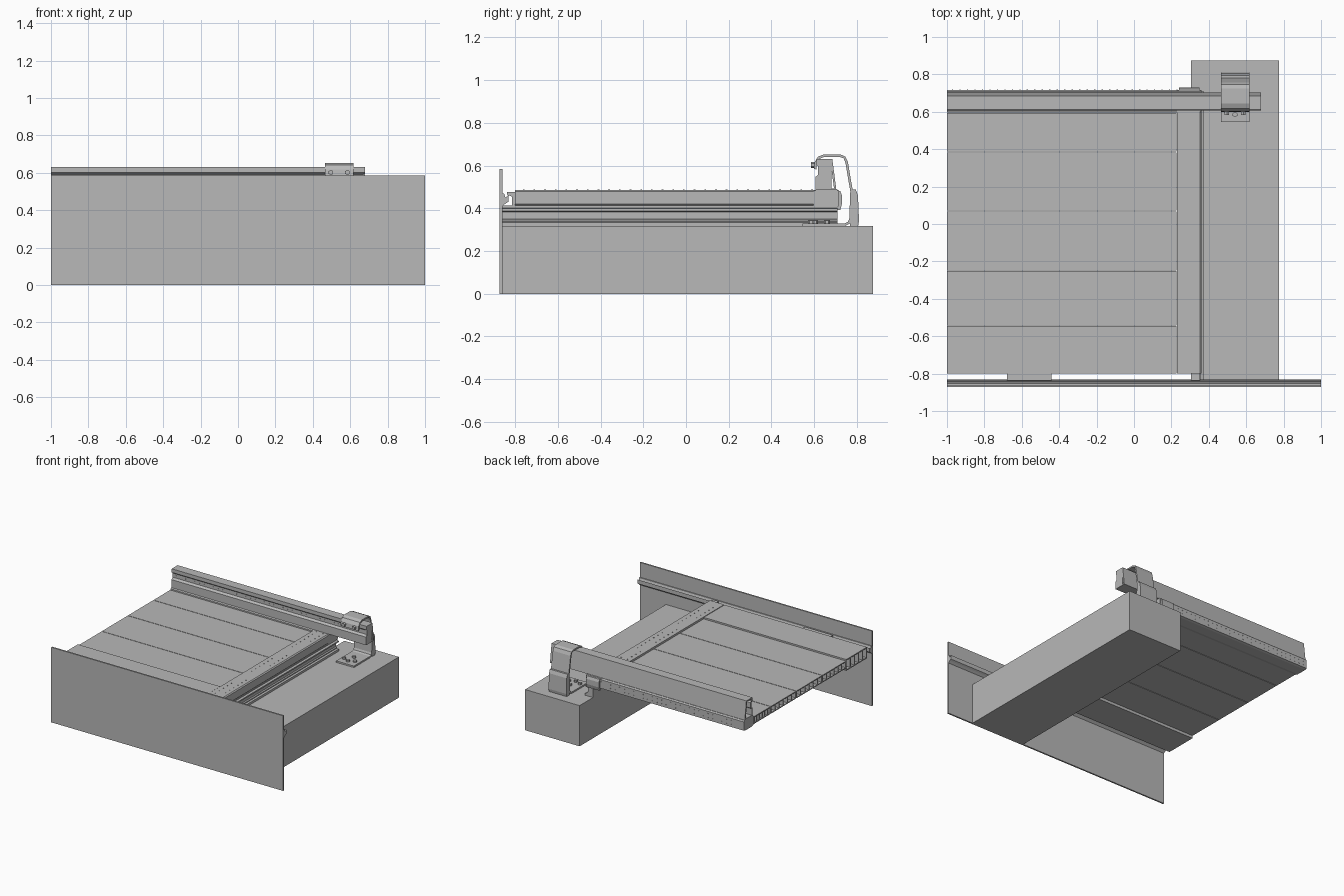
import bpy, bmesh, math
from mathutils import Matrix, Vector

cube = bpy.data.objects.get("Cube")
if cube:
    bpy.data.objects.remove(cube, do_unlink=True)

grey = bpy.data.materials.new("plain grey")
grey.use_nodes = True
GREY = (0.48, 0.48, 0.48, 1)
grey.diffuse_color = GREY
for node in grey.node_tree.nodes:
    if node.type == 'BSDF_PRINCIPLED':
        node.inputs["Base Color"].default_value = GREY
        node.inputs["Roughness"].default_value = 0.6


def finish(name, bm):
    bmesh.ops.recalc_face_normals(bm, faces=bm.faces)
    mesh = bpy.data.meshes.new(name)
    bm.to_mesh(mesh)
    bm.free()
    mesh.materials.append(grey)
    ob = bpy.data.objects.new(name, mesh)
    bpy.context.collection.objects.link(ob)
    return ob


def add_box(bm, x, y, z):
    size = Vector((x[1] - x[0], y[1] - y[0], z[1] - z[0]))
    mid = Vector((sum(x), sum(y), sum(z))) / 2
    bmesh.ops.create_cube(bm, size=1, matrix=Matrix.Translation(mid) @ Matrix.Diagonal(size).to_4x4())


def box(name, x, y, z):
    bm = bmesh.new()
    add_box(bm, x, y, z)
    return finish(name, bm)


def extrude(name, profile, span, axis='X'):
    """Closed profile: (y, z) swept along x, or (x, z) swept along y."""
    bm = bmesh.new()
    put = (lambda a, b, t: (t, a, b)) if axis == 'X' else (lambda a, b, t: (a, t, b))
    face = bm.faces.new([bm.verts.new(put(a, b, span[0])) for a, b in profile])
    ext = bmesh.ops.extrude_face_region(bm, geom=[face])
    verts = [v for v in ext["geom"] if isinstance(v, bmesh.types.BMVert)]
    bmesh.ops.translate(bm, verts=verts, vec=put(0, 0, span[1] - span[0]))
    return finish(name, bm)


def studs(name, points, radius, height, axis='Z', sides=6):
    turn = {'X': Matrix.Rotation(math.pi / 2, 4, 'Y'),
            'Y': Matrix.Rotation(math.pi / 2, 4, 'X'), 'Z': Matrix()}[axis]
    bm = bmesh.new()
    for p in points:
        bmesh.ops.create_cone(bm, cap_ends=True, segments=sides, radius1=radius,
                              radius2=radius, depth=height, matrix=Matrix.Translation(p) @ turn)
    return finish(name, bm)


# Supporting block and tall front board
box("support_block", (0.305, 0.775), (-0.86, 0.875), (0, 0.317))
box("front_board", (-1, 1), (-0.872, -0.86), (0, 0.585))
extrude("board_hook_rail", [(-0.86, 0.41), (-0.86, 0.47), (-0.852, 0.47), (-0.845, 0.45),
                            (-0.832, 0.462), (-0.832, 0.43), (-0.845, 0.422)], (-1, 1))

# Hollow deck planks with inner webs, open at the left end
DECK_X = (-1, 0.228)
seams = [-0.545, -0.25, 0.07, 0.385, 0.595]
for i, (y0, y1) in enumerate(zip(seams, seams[1:])):
    y0, y1 = y0 + 0.002, y1 - 0.002
    bm = bmesh.new()
    for z in ((0.415, 0.422), (0.465, 0.472)):
        add_box(bm, DECK_X, (y0, y1), z)
    webs = 6
    for k in range(webs + 1):
        y = y0 + (y1 - y0 - 0.006) * k / webs
        add_box(bm, DECK_X, (y, y + 0.006), (0.422, 0.465))
    finish(f"deck_plank_{i + 1}", bm)

# Thicker front beam of the deck, also hollow
bm = bmesh.new()
for z in ((0.395, 0.403), (0.475, 0.483)):
    add_box(bm, DECK_X, (-0.8, -0.545), z)
for k in range(6):
    y = -0.8 + 0.2485 * k / 5
    add_box(bm, DECK_X, (y, y + 0.0065), (0.403, 0.475))
finish("deck_front_beam", bm)

# Side beam of the deck with a rounded rear cap
extrude("deck_side_beam", [(0.231, 0.412), (0.231, 0.485), (0.352, 0.485), (0.36, 0.478),
                           (0.36, 0.42), (0.352, 0.412)], (-0.8, 0.715), 'Y')
extrude("side_beam_cap", [(0.71, 0.392), (0.71, 0.485), (0.722, 0.48), (0.73, 0.46),
                          (0.73, 0.42), (0.722, 0.392)], (0.24, 0.35))
studs("side_beam_rivets", [(x, -0.76 + 0.05 * k, 0.485) for x in (0.265, 0.32)
                           for k in range(28)], 0.004, 0.004)

# Ridged guide rail under the side beam
extrude("guide_rail", [(0.305, 0.317), (0.372, 0.317), (0.372, 0.334), (0.358, 0.338),
                       (0.358, 0.345), (0.35, 0.35), (0.35, 0.382), (0.372, 0.388),
                       (0.372, 0.398), (0.356, 0.402), (0.356, 0.412), (0.305, 0.412)],
        (-0.86, 0.71), 'Y')

# Rear edge beam of the deck with a row of fixings
extrude("deck_rear_beam", [(0.597, 0.41), (0.597, 0.48), (0.61, 0.487), (0.708, 0.487),
                           (0.716, 0.478), (0.716, 0.41), (0.7, 0.405), (0.62, 0.405)], (-1, 0.36))
studs("rear_beam_rivets", [(-0.97 + 0.04 * k, 0.716, z) for k in range(33)
                           for z in (0.43, 0.46)], 0.004, 0.004, 'Y')

# Upper cross rail: thin-walled and open at both ends and beneath
extrude("cross_rail", [(0.607, 0.485), (0.607, 0.548), (0.624, 0.56), (0.624, 0.592),
                       (0.612, 0.602), (0.612, 0.63), (0.685, 0.63), (0.69, 0.592),
                       (0.704, 0.485), (0.694, 0.485), (0.68, 0.59), (0.676, 0.621),
                       (0.622, 0.621), (0.622, 0.607), (0.634, 0.597), (0.634, 0.555),
                       (0.617, 0.543), (0.617, 0.485)], (-1, 0.68))
box("cross_rail_end_plate", (0.672, 0.68), (0.617, 0.682), (0.488, 0.622))
box("cross_rail_floor", (-1, 0.68), (0.615, 0.696), (0.485, 0.493))
studs("cross_rail_rivets", [(-0.97 + 0.04 * k, 0.624, 0.576) for k in range(36)],
      0.004, 0.004, 'Y')

# Bent strap clamp that ties the cross rail to the block
path = [(0.545, 0.324), (0.745, 0.324), (0.762, 0.332), (0.77, 0.35), (0.775, 0.48),
        (0.752, 0.615), (0.742, 0.638), (0.722, 0.646), (0.645, 0.646), (0.622, 0.637),
        (0.608, 0.615), (0.604, 0.583)]
bm = bmesh.new()
rows = [[bm.verts.new((x, y, z)) for x in (0.465, 0.618)] for y, z in path]
for a, b in zip(rows, rows[1:]):
    bm.faces.new((a[0], a[1], b[1], b[0]))
strap = finish("clamp_strap", bm)
solid = strap.modifiers.new("thickness", 'SOLIDIFY')
solid.thickness = 0.012
solid.offset = 0
extrude("clamp_back_plate", [(0.768, 0.318), (0.772, 0.487), (0.795, 0.487), (0.805, 0.46),
                             (0.81, 0.34), (0.806, 0.318)], (0.465, 0.618))
studs("clamp_rail_bolts", [(x, 0.594, 0.602) for x in (0.497, 0.585)], 0.014, 0.02, 'Y')
studs("clamp_foot_bolts", [(0.492, 0.605, 0.336), (0.585, 0.605, 0.336),
                           (0.54, 0.585, 0.336), (0.54, 0.66, 0.336)], 0.014, 0.016)

# Clips that hang the deck on the front board rail
for name, x in (("wide_clip", (-0.68, -0.44)), ("narrow_clip", (0.305, 0.352))):
    extrude(name, [(-0.8, 0.41), (-0.8, 0.476), (-0.838, 0.476), (-0.838, 0.464),
                   (-0.815, 0.455), (-0.815, 0.41)], x)
